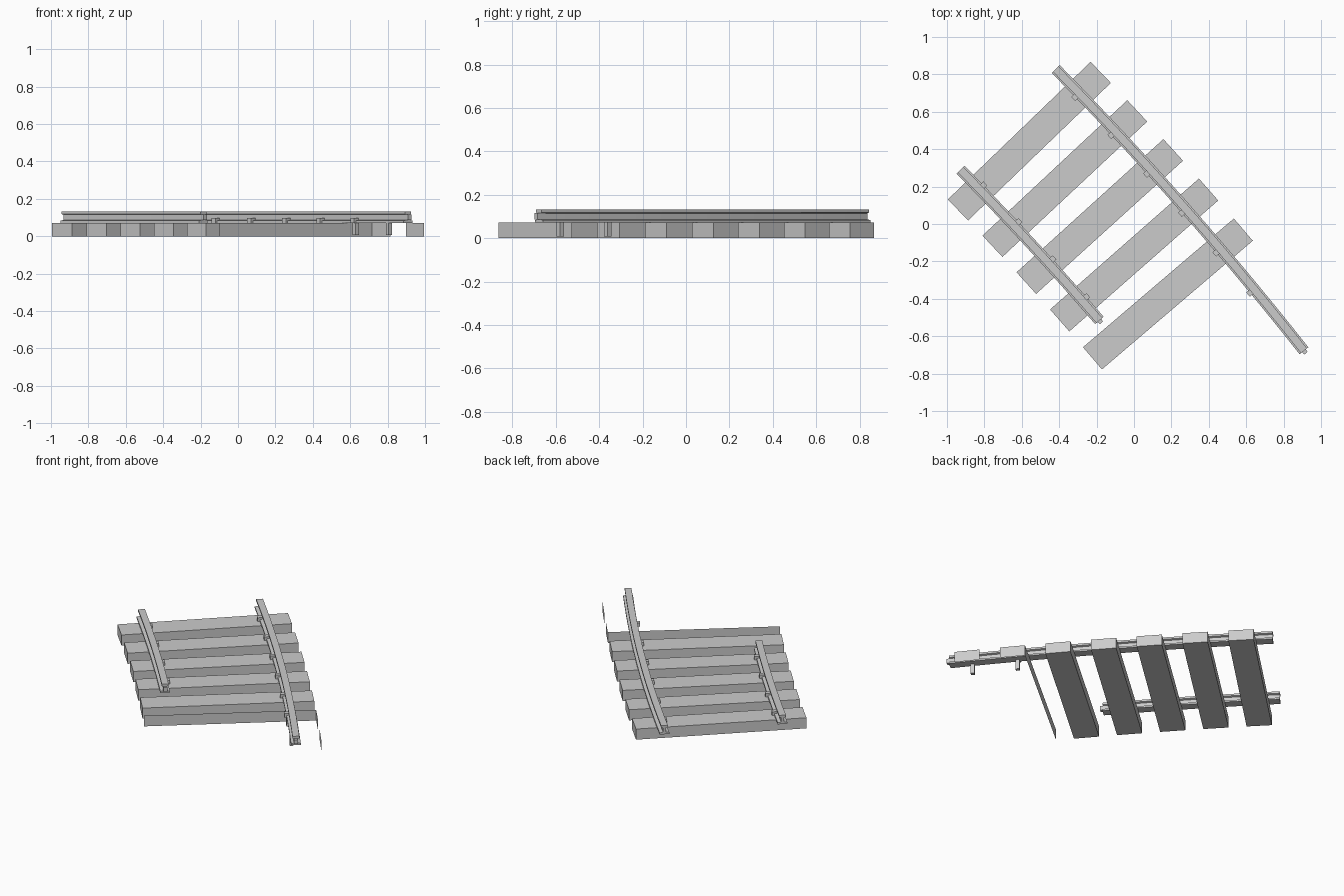
import bpy, bmesh
from math import sin, cos, radians

if "Cube" in bpy.data.objects:
    bpy.data.objects.remove(bpy.data.objects["Cube"])

# Track centre line is a shallow arc; t counts sleepers (0 = back left)
R, STEP, A2 = 18.16, radians(0.87), radians(42.2)
CX, CY = -0.183 - R * cos(A2), 0.04 - R * sin(A2)
TOP = 0.072      # sleeper height
GAUGE = 0.37     # rail offset from centre line
HALF = 0.53      # half sleeper length
WID = 0.078      # half sleeper width


def angle(t):
    return A2 + STEP * (2 - t)


def place(t, off, z):
    a = angle(t)
    return (CX + (R + off) * cos(a), CY + (R + off) * sin(a), z)


def local(t, u, v, z):
    """Point in the straight frame of sleeper t: u along it, v across it."""
    a = angle(t)
    x, y, _ = place(t, 0, 0)
    return (x + u * cos(a) - v * sin(a), y + u * sin(a) + v * cos(a), z)


def make(name, bm, closed=True):
    if closed:
        bmesh.ops.recalc_face_normals(bm, faces=bm.faces[:])
    me = bpy.data.meshes.new(name)
    bm.to_mesh(me)
    bm.free()
    ob = bpy.data.objects.new(name, me)
    bpy.context.collection.objects.link(ob)
    return ob


def box(bm, t, u0, u1, v0, v1, z0, z1):
    lo = [bm.verts.new(local(t, u, v, z0)) for u, v in ((u0, v0), (u1, v0), (u1, v1), (u0, v1))]
    hi = [bm.verts.new(local(t, u, v, z1)) for u, v in ((u0, v0), (u1, v0), (u1, v1), (u0, v1))]
    bm.faces.new(lo[::-1])
    bm.faces.new(hi)
    for i in range(4):
        j = (i + 1) % 4
        bm.faces.new((lo[i], lo[j], hi[j], hi[i]))


def sweep(bm, profile, off, t0, t1, n):
    """Sweep a cross-section along the track arc."""
    rings = []
    for i in range(n + 1):
        t = t0 + (t1 - t0) * i / n
        rings.append([bm.verts.new(place(t, off + u, z)) for u, z in profile])
    m = len(profile)
    for a, b in zip(rings, rings[1:]):
        for i in range(m):
            j = (i + 1) % m
            bm.faces.new((a[i], a[j], b[j], b[i]))
    bm.faces.new(rings[0])
    bm.faces.new(rings[-1][::-1])


# Whole sleepers
for t in range(5):
    bm = bmesh.new()
    box(bm, t, -HALF, HALF, -WID, WID, 0, TOP)
    make(f"sleeper_{t + 1}", bm)


# Leftover single faces of the two broken-off sleepers
def panel(name, t, p, q):
    bm = bmesh.new()
    bm.faces.new([bm.verts.new(local(t, *c)) for c in
                  ((*p, 0), (*q, 0), (*q, TOP), (*p, TOP))])
    make(name, bm, False)


panel("broken_sleeper_side", 5, (HALF, WID), (-HALF, WID))
for t in (5, 6):
    panel(f"broken_sleeper_end_{t + 1}", t, (HALF, -WID), (HALF, WID))

# Rails: I-section, with the web sticking out slightly at the front end
right_half = [(0.030, TOP), (0.030, 0.083), (0.009, 0.087),
              (0.009, 0.115), (0.021, 0.119), (0.021, 0.132)]
section = right_half + [(-u, z) for u, z in reversed(right_half)]
web = [(-0.012, 0.086), (0.012, 0.086), (0.012, 0.116), (-0.012, 0.116)]
for name, off, t0, t1, n in (("long_rail", GAUGE, -0.64, 6.5, 14),
                             ("short_rail", -GAUGE, -0.54, 3.52, 8)):
    bm = bmesh.new()
    sweep(bm, section, off, t0, t1, n)
    sweep(bm, web, off, t1 - 0.1, t1 + 0.06, 1)
    make(name, bm)

# Spikes on the inner side of each rail: shank plus clamping head
for name, side, count in (("long_rail_spikes", 1, 7), ("short_rail_spikes", -1, 4)):
    bm = bmesh.new()
    for t in range(count):
        u = sorted((side * 0.340, side * 0.364))
        box(bm, t, *u, -0.012, 0.012, 0.008, 0.085)
        if t < 6:
            u = sorted((side * 0.326, side * 0.358))
            box(bm, t, *u, -0.015, 0.015, TOP, 0.097)
    make(name, bm)
